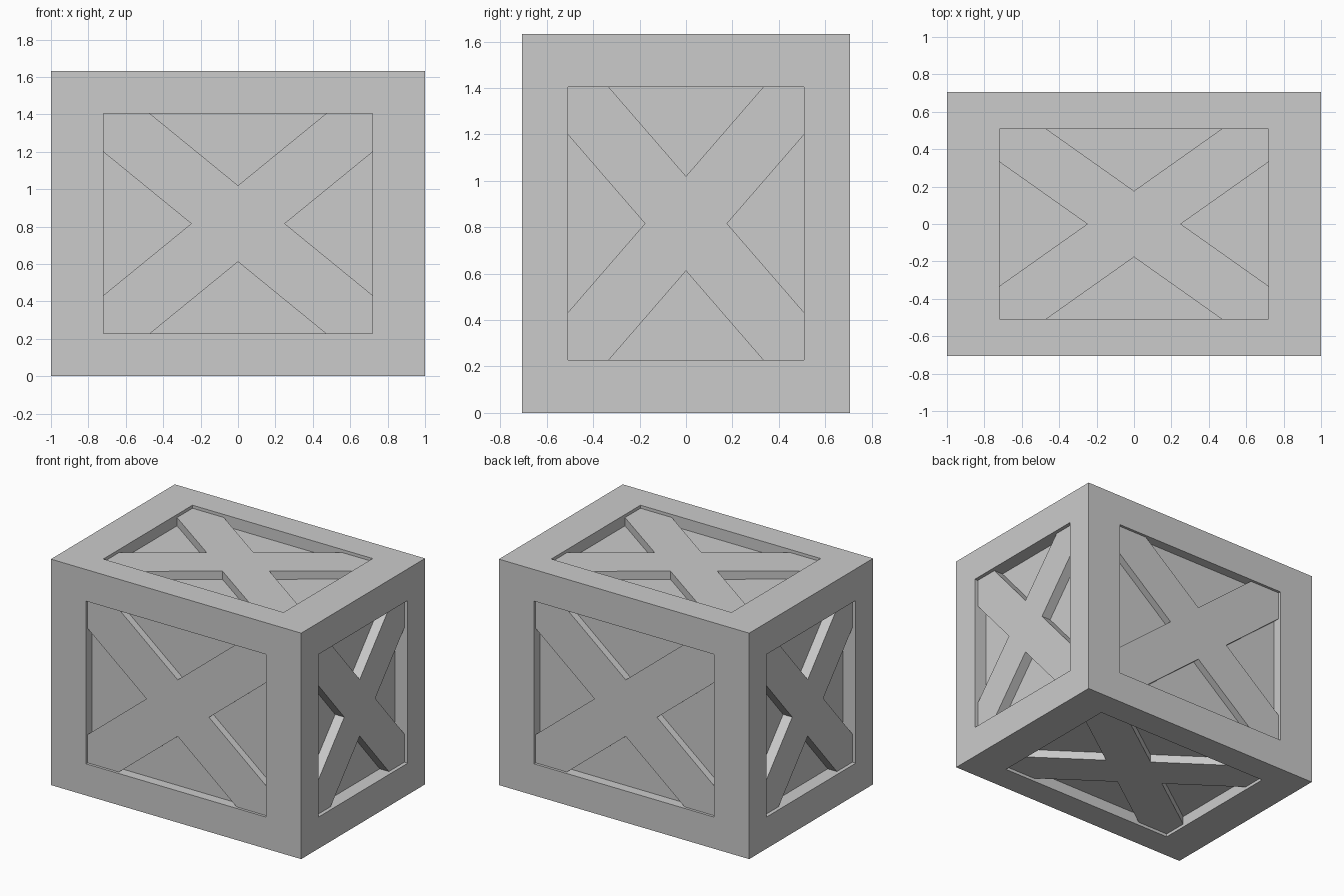
import bpy, bmesh
from math import pi
from mathutils import Matrix, Vector

if "Cube" in bpy.data.objects:
    bpy.data.objects.remove(bpy.data.objects["Cube"])

HALF = Vector((1.0, 0.707, 0.816))      # half sizes of the crate
WINDOW, FLOOR, BRACE, ARM = 0.72, 0.90, 0.973, 0.25   # on a unit half-size cube


def finish(name, bm):
    # stretch the unit cube design to crate proportions and stand it on z = 0
    bmesh.ops.scale(bm, vec=HALF, verts=bm.verts)
    bmesh.ops.translate(bm, vec=(0, 0, HALF.z), verts=bm.verts)
    bmesh.ops.recalc_face_normals(bm, faces=bm.faces)
    mesh = bpy.data.meshes.new(name)
    bm.to_mesh(mesh)
    bm.free()
    bpy.context.collection.objects.link(bpy.data.objects.new(name, mesh))


# crate body: cube with a sunken panel in each face
bm = bmesh.new()
bmesh.ops.create_cube(bm, size=2)
panels = list(bm.faces)
bmesh.ops.inset_individual(bm, faces=panels, thickness=1 - WINDOW, use_even_offset=True)
for face in panels:
    normal = face.normal.copy()
    new = bmesh.ops.extrude_discrete_faces(bm, faces=[face])["faces"][0]
    bmesh.ops.translate(bm, vec=normal * (FLOOR - 1), verts=new.verts)
finish("crate_body", bm)

# cross braces: one X outline, raised from the panel of every face
quarter = [(ARM, 0), (WINDOW, WINDOW - ARM), (WINDOW, WINDOW), (WINDOW - ARM, WINDOW)]
outline = [Matrix.Rotation(i * pi / 2, 3, 'Z') @ Vector((x, y, FLOOR))
           for i in range(4) for x, y in quarter]
turns = [("top", 0, 'X'), ("front", pi / 2, 'X'), ("bottom", pi, 'X'),
         ("back", -pi / 2, 'X'), ("right", pi / 2, 'Y'), ("left", -pi / 2, 'Y')]
for side, angle, axis in turns:
    bm = bmesh.new()
    base = bm.faces.new([bm.verts.new(p) for p in outline])
    ext = bmesh.ops.extrude_face_region(bm, geom=[base], use_keep_orig=True)["geom"]
    raised = [v for v in ext if isinstance(v, bmesh.types.BMVert)]
    bmesh.ops.translate(bm, vec=(0, 0, BRACE - FLOOR), verts=raised)
    bmesh.ops.rotate(bm, cent=(0, 0, 0), matrix=Matrix.Rotation(angle, 3, axis), verts=bm.verts)
    finish("cross_brace_" + side, bm)
